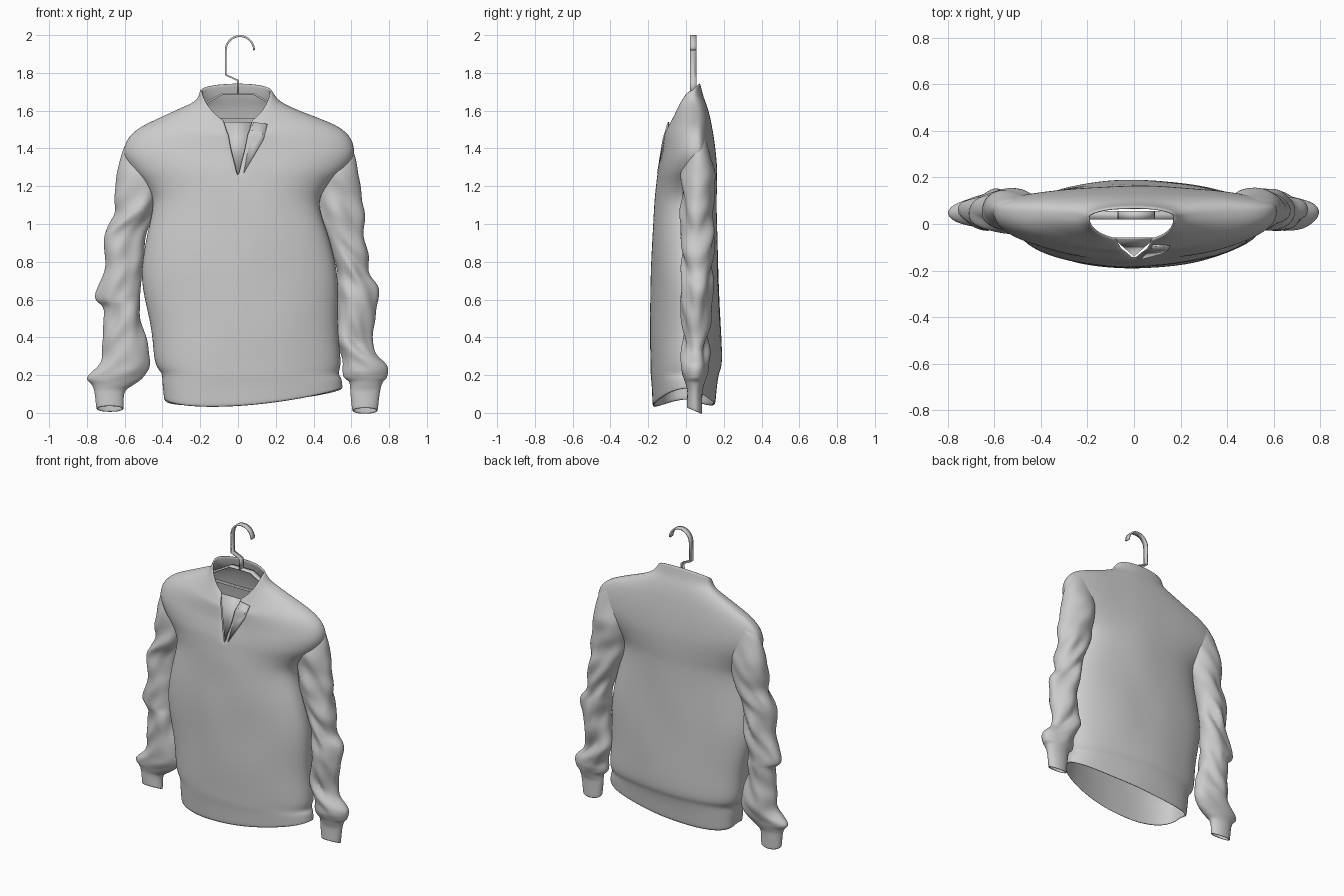
import bpy, bmesh, math
from mathutils import Vector, noise

cube = bpy.data.objects.get("Cube")
if cube:
    bpy.data.objects.remove(cube, do_unlink=True)

grey = bpy.data.materials.new("light grey")
grey.use_nodes = True
grey.diffuse_color = (.6, .6, .6, 1)
grey.node_tree.nodes["Principled BSDF"].inputs["Base Color"].default_value = grey.diffuse_color


def finish(name, bm, thickness, smooth_levels=0, offset=-1):
    """Turn a bmesh sheet into a smooth object with thickness."""
    mesh = bpy.data.meshes.new(name)
    bm.to_mesh(mesh)
    bm.free()
    mesh.materials.append(grey)
    obj = bpy.data.objects.new(name, mesh)
    bpy.context.collection.objects.link(obj)
    solid = obj.modifiers.new("thickness", 'SOLIDIFY')
    solid.thickness = thickness
    solid.offset = offset
    if smooth_levels:
        sub = obj.modifiers.new("smooth", 'SUBSURF')
        sub.levels = sub.render_levels = smooth_levels
    bpy.ops.object.select_all(action='DESELECT')
    obj.select_set(True)
    bpy.context.view_layer.objects.active = obj
    bpy.ops.object.shade_smooth_by_angle(angle=math.radians(40))


def refine(rows, steps):
    """Catmull-Rom interpolation between the rows of a section table."""
    result = []
    last = len(rows) - 1
    for i in range(last):
        a, b, c, d = rows[max(i - 1, 0)], rows[i], rows[i + 1], rows[min(i + 2, last)]
        for k in range(steps):
            t = k / steps
            result.append([q + t * (r - p) / 2 + t * t * (p - 2.5 * q + 2 * r - s / 2)
                           + t ** 3 * (s - p + 3 * (q - r)) / 2
                           for p, q, r, s in zip(a, b, c, d)])
    result.append(list(rows[-1]))
    return result


def loft(rings, closed=True, cap=False):
    """Skin rings that run counter-clockwise and go upwards."""
    bm = bmesh.new()
    grid = [[bm.verts.new(p) for p in ring] for ring in rings]
    n = len(grid[0])
    for low, high in zip(grid, grid[1:]):
        for j in range(n if closed else n - 1):
            k = (j + 1) % n
            bm.faces.new((low[j], low[k], high[k], high[j]))
    if cap:
        bm.faces.new(grid[-1])
    bmesh.ops.remove_doubles(bm, verts=bm.verts, dist=.0005)
    return bm


# Jacket body with shoulders:
# side height, right x, left x, front y, back y, front drop, back lift
body_rows = [
    (.1, -.39, .555, -.18, .155, .065, -.055),
    (.17, -.4, .55, -.185, .165, .03, -.02),
    (.21, -.405, .535, -.19, .175, .01, 0),
    (.27, -.44, .545, -.19, .19, 0, 0),
    (.45, -.46, .53, -.19, .187, 0, 0),
    (.7, -.51, .53, -.185, .175, 0, 0),
    (.9, -.49, .49, -.18, .165, 0, 0),
    (1.1, -.45, .43, -.17, .16, 0, 0),
    (1.2, -.49, .475, -.16, .163, 0, 0),
    (1.29, -.565, .57, -.15, .163, .01, 0),
    (1.37, -.605, .615, -.138, .157, .03, 0),
    (1.45, -.585, .6, -.127, .147, .06, 0),
    (1.51, -.52, .54, -.12, .135, .07, .01),
    (1.555, -.43, .44, -.115, .125, .08, .015),
    (1.605, -.32, .31, -.105, .11, .11, .02),
    (1.65, -.225, .22, -.095, .09, .14, .03),
    (1.71, -.2, .175, -.075, .075, .18, .035),
]


def body_ring(row, count=56):
    z, right, left, front, back, drop, lift = row
    mid_x, half = (left + right) / 2, (left - right) / 2
    mid_y = (front + back) / 2 + .02 + .05 * half * min(1, max(0, z * 3 - 3))
    tilt = max(0, .2 - z) * .3
    # The zip opening widens steadily towards the collar
    open_angle = max(0, z - 1.26) * .17 / half
    ring = []
    for j in range(count + 1):
        a = -math.pi / 2 + open_angle + (math.tau - 2 * open_angle) * j / count
        c, s = math.cos(a), math.sin(a)
        bend = abs(s) ** 1.5
        full = math.copysign(abs(s) ** .85, s)
        x = mid_x * (1 - bend) + half * c
        y = mid_y + full * (back - mid_y if s > 0 else mid_y - front)
        soft = noise.noise(Vector((x * 4, y * 3, z * 3))) * .006
        rise = abs(s) * lift if s > 0 else -bend * drop
        ring.append((x, y + soft * s, z + tilt * c + rise))
    return ring


body = loft([body_ring(r) for r in refine(body_rows, 3)], closed=False)
finish("jacket_body", body, .012, 1)

# Sleeves from shoulder to cuff: height, inner x, outer x
shoulder_rows = [(1.46, .46, .55), (1.42, .42, .597), (1.3, .4, .635), (1.15, .41, .655)]
left_rows = [(1, .44, .67), (.85, .5, .68), (.74, .53, .7), (.66, .52, .745),
             (.55, .53, .735), (.4, .52, .715), (.32, .54, .73), (.25, .55, .79),
             (.19, .56, .79), (.16, .59, .765), (.1, .595, .75), (.01, .605, .74)]
right_rows = [(1.05, .44, .655), (.94, .49, .715), (.8, .5, .695), (.62, .52, .755),
              (.55, .52, .71), (.4, .49, .72), (.27, .46, .73), (.19, .5, .8),
              (.15, .55, .775), (.11, .6, .76), (.02, .605, .75)]


def sleeve_ring(row, side, count=36):
    z, inner, outer = row
    mid, half = side * (inner + outer) / 2, (outer - inner) / 2
    depth = min(.04 + max(z - .12, 0) * .3, .065 + .02 * z)
    depth *= min(1, .4 + max(1.46 - z, 0) * 3)
    mid_y = .045 + .015 * z
    wrinkle = .035 * max(0, min(1, (z - .17) * 8, (1.4 - z) * 3))
    ring = []
    for j in range(count):
        a = math.tau * j / count
        c, s = math.cos(a), math.sin(a)
        fold = noise.noise(Vector((c * .9 + side * 3, s * .9, z * 9 + c * side)))
        grow = fold * wrinkle
        ring.append((mid + c * (half + grow * .5), mid_y + s * (depth + grow),
                     z - .015 * s * (z < .05)))
    return ring


for name, rows, side in (("left_sleeve", left_rows, 1), ("right_sleeve", right_rows, -1)):
    profile = (shoulder_rows + rows)[::-1]
    rings = [sleeve_ring(r, side) for r in refine(profile, 4)]
    finish(name, loft(rings, cap=True), .008, 1)


# Folded zip flap beside the neck opening, and the lining behind the zip
def panel(name, corners):
    bm = bmesh.new()
    bm.faces.new([bm.verts.new(p) for p in corners])
    finish(name, bm, .008)


panel("zip_flap", [(.03, -.153, 1.27), (.135, -.124, 1.45), (.155, -.1, 1.53), (.08, -.095, 1.54)])
panel("zip_lining", [(0, -.14, 1.23), (.085, -.065, 1.54), (-.085, -.065, 1.54)])


# Hanger from flat bands
def band(name, path, closed=False):
    bm = bmesh.new()
    edges = [(bm.verts.new((x, .02, z)), bm.verts.new((x, .055, z))) for x, z in path]
    pairs = list(zip(edges, edges[1:] + edges[:1]))
    for (a, b), (c, d) in pairs if closed else pairs[:-1]:
        bm.faces.new((a, c, d, b))
    finish(name, bm, .01, offset=0)


arc = [(.01 + .075 * math.cos(a), 1.92 + .075 * math.sin(a))
       for a in (math.pi * i / 14 for i in range(15))]
band("hanger_hook", arc + [(-.065, 1.79), (0, 1.76), (0, 1.69)])
band("hanger_frame", [(-.08, 1.69), (.08, 1.69), (.22, 1.61), (.34, 1.56),
                      (-.34, 1.56), (-.22, 1.61)], closed=True)
